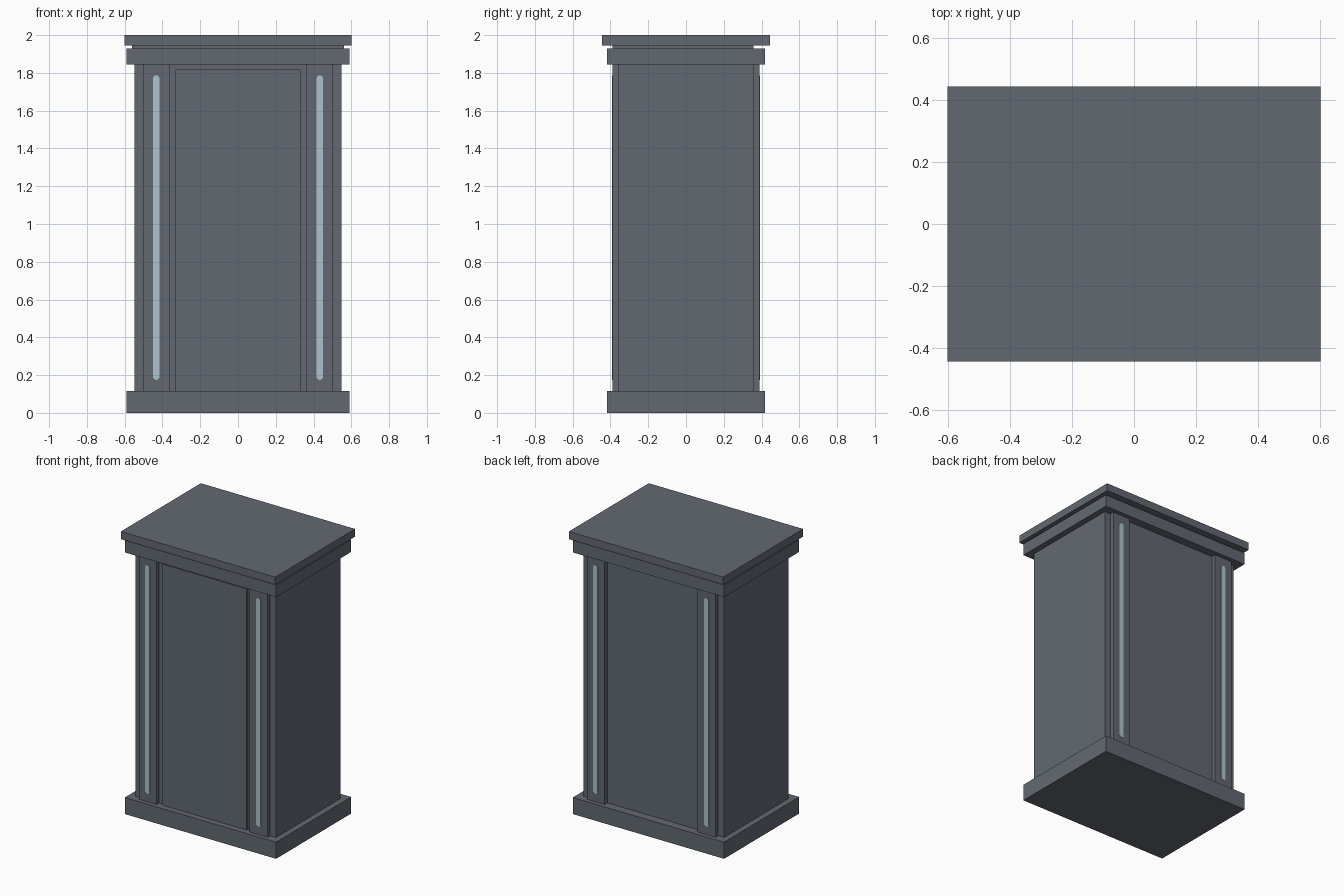
import bpy, bmesh

cube = bpy.data.objects.get("Cube")
if cube:
    bpy.data.objects.remove(cube, do_unlink=True)


def material(name, rgb):
    def linear(c):
        c /= 255
        return c / 12.92 if c <= 0.04045 else ((c + 0.055) / 1.055) ** 2.4
    colour = (*[linear(c) for c in rgb], 1)
    m = bpy.data.materials.new(name)
    m.use_nodes = True
    m.diffuse_color = colour
    m.node_tree.nodes["Principled BSDF"].inputs["Base Color"].default_value = colour
    return m


slate = material("slate grey", (98, 105, 113))
pale = material("pale blue inlay", (174, 196, 204))


def finish(name, bm, mat):
    bmesh.ops.recalc_face_normals(bm, faces=bm.faces)
    mesh = bpy.data.meshes.new(name)
    bm.to_mesh(mesh)
    bm.free()
    mesh.materials.append(mat)
    ob = bpy.data.objects.new(name, mesh)
    bpy.context.collection.objects.link(ob)
    return ob


def box(name, x, y, z, mat=slate):
    """Box spanning the (min, max) pairs x, y and z."""
    bm = bmesh.new()
    bmesh.ops.create_cube(bm, size=1)
    for v in bm.verts:
        v.co = [lo + (c + 0.5) * (hi - lo) for c, (lo, hi) in zip(v.co, (x, y, z))]
    return finish(name, bm, mat)


def inlay(name, cx, y0, y1, z0, z1, half=0.017):
    """Thin upright strip with chamfered ends."""
    tip, cut = half * 0.4, half * 0.7
    outline = [(-tip, z0), (tip, z0), (half, z0 + cut), (half, z1 - cut),
               (tip, z1), (-tip, z1), (-half, z1 - cut), (-half, z0 + cut)]
    bm = bmesh.new()
    face = bm.faces.new([bm.verts.new((cx + x, y0, z)) for x, z in outline])
    out = bmesh.ops.extrude_face_region(bm, geom=[face])
    for v in out["geom"]:
        if isinstance(v, bmesh.types.BMVert):
            v.co.y = y1
    return finish(name, bm, pale)


# Plinth, body and stepped top
box("plinth", (-0.59, 0.59), (-0.418, 0.418), (0, 0.117))
box("body", (-0.548, 0.548), (-0.36, 0.358), (0.117, 1.845))
box("cornice", (-0.59, 0.59), (-0.418, 0.418), (1.845, 1.93))
box("neck", (-0.56, 0.56), (-0.39, 0.358), (1.93, 1.946))
box("top_slab", (-0.602, 0.602), (-0.445, 0.445), (1.946, 2.0))

# Raised front panel
box("front_panel", (-0.33, 0.33), (-0.375, -0.36), (0.117, 1.817))

# Pilasters with pale inlays, on both faces and both sides
for face, sy in (("front", -1), ("back", 1)):
    for side, sx in (("left", 1), ("right", -1)):
        box(f"{face}_{side}_pilaster", sorted((sx * 0.363, sx * 0.502)),
            sorted((sy * 0.355, sy * 0.388)), (0.117, 1.845))
        inlay(f"{face}_{side}_inlay", sx * 0.433, sy * 0.386, sy * 0.391, 0.175, 1.787)
